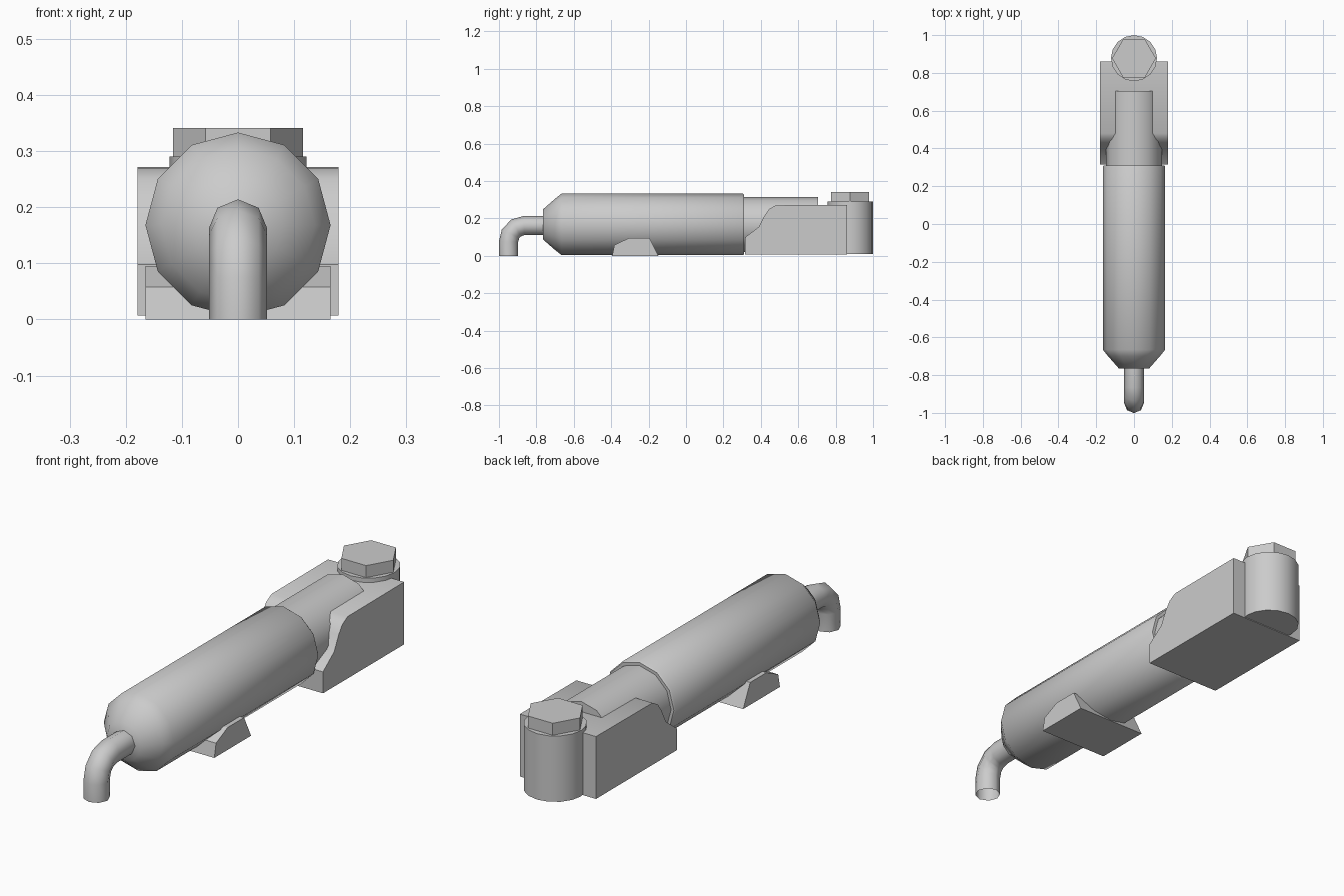
import bpy, bmesh
from math import sin, cos, pi, radians

if "Cube" in bpy.data.objects:
    bpy.data.objects.remove(bpy.data.objects["Cube"])


def finish(name, bm, smooth=None):
    bmesh.ops.recalc_face_normals(bm, faces=bm.faces)
    mesh = bpy.data.meshes.new(name)
    bm.to_mesh(mesh)
    bm.free()
    ob = bpy.data.objects.new(name, mesh)
    bpy.context.collection.objects.link(ob)
    if smooth:
        bpy.ops.object.select_all(action='DESELECT')
        ob.select_set(True)
        bpy.context.view_layer.objects.active = ob
        bpy.ops.object.shade_smooth_by_angle(angle=radians(smooth))
    return ob


def loft(name, stations, sides, smooth=50, cap_start=True):
    """Rings (y, z, heading in degrees, radius) in the x = 0 plane, skinned."""
    bm = bmesh.new()
    rings = []
    for y, z, heading, r in stations:
        a = radians(heading)
        ring = []
        for k in range(sides):
            t = 2 * pi * k / sides
            ring.append(bm.verts.new((r * cos(t),
                                      y - r * sin(t) * sin(a),
                                      z + r * sin(t) * cos(a))))
        rings.append(ring)
    for a, b in zip(rings, rings[1:]):
        for k in range(sides):
            j = (k + 1) % sides
            bm.faces.new((a[k], a[j], b[j], b[k]))
    if cap_start:
        bm.faces.new(rings[0])
    bm.faces.new(rings[-1])
    return finish(name, bm, smooth)


def extrude_x(name, profile, half_width, smooth=None):
    """Side profile (y, z) given thickness across x."""
    bm = bmesh.new()
    face = bm.faces.new([bm.verts.new((-half_width, y, z)) for y, z in profile])
    ext = bmesh.ops.extrude_face_region(bm, geom=[face])
    verts = [g for g in ext["geom"] if isinstance(g, bmesh.types.BMVert)]
    bmesh.ops.translate(bm, verts=verts, vec=(2 * half_width, 0, 0))
    return finish(name, bm, smooth)


AXIS = 0.168

# Main barrel with tapered nose and a small rear chamfer
loft("barrel", [(y, AXIS, 0, r) for y, r in
                [(-0.765, 0.08), (-0.70, 0.137), (-0.665, 0.165),
                 (0.303, 0.165), (0.31, 0.16)]], 12)

# Slimmer inner cylinder running into the bracket
loft("inner_cylinder", [(y, AXIS, 0, 0.147) for y in (0.28, 0.705)], 12)

# Bent pipe, open at the lower end
R = 0.052
loft("bent_pipe", [(-0.949, 0.0, 90, R), (-0.949, 0.075, 90, R),
                   (-0.938, 0.118, 64, R), (-0.908, 0.149, 30, R),
                   (-0.865, 0.162, 0, R), (-0.75, 0.162, 0, R)],
     8, cap_start=False)

# Rear bracket with curved shoulder
extrude_x("rear_bracket", [(0.315, 0.007), (0.315, 0.098), (0.39, 0.155),
                           (0.42, 0.215), (0.445, 0.25), (0.48, 0.27),
                           (0.86, 0.272), (0.86, 0.007)], 0.179, 40)

# Pivot boss and its hexagonal bolt head
loft("pivot_boss", [(0.878, 0.01, 90, 0.122), (0.878, 0.29, 90, 0.122)], 16)
loft("bolt_head", [(0.877, 0.285, 90, 0.116), (0.877, 0.341, 90, 0.116)], 6, None)

# Support foot under the barrel
extrude_x("support_foot", [(-0.395, 0), (-0.383, 0.058), (-0.305, 0.095),
                           (-0.195, 0.095), (-0.148, 0)], 0.165)
